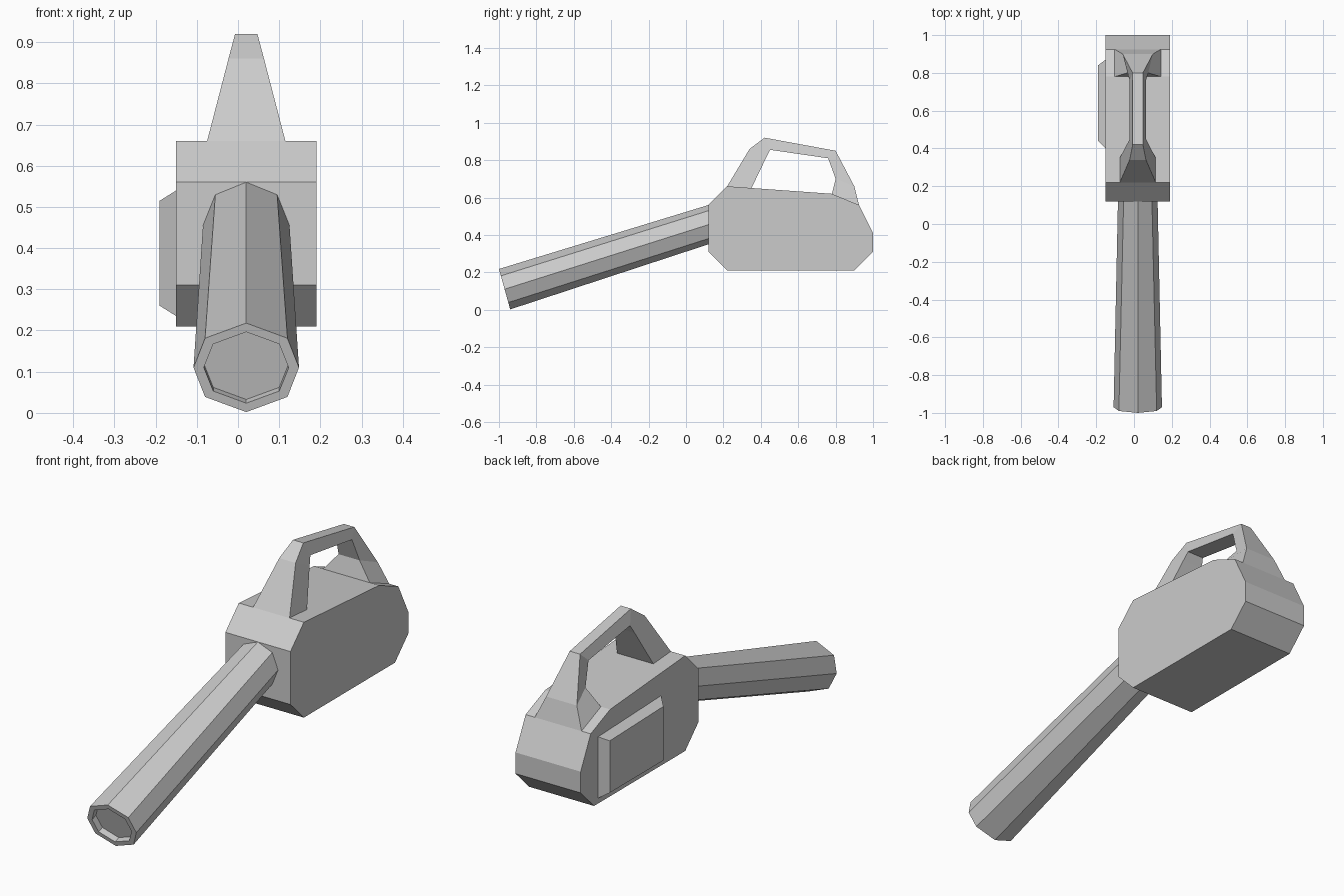
import bpy
import bmesh
from mathutils import Vector

if "Cube" in bpy.data.objects:
    bpy.data.objects.remove(bpy.data.objects["Cube"])

CX = 0.02  # mirror plane shared by body, handle and tube


def loft(name, rings, cap_start=True, cap_end=True):
    """Skin a list of equal-length vertex rings into one flat-shaded object."""
    bm = bmesh.new()
    loops = [[bm.verts.new(p) for p in ring] for ring in rings]
    n = len(rings[0])
    for a, b in zip(loops, loops[1:]):
        for i in range(n):
            j = (i + 1) % n
            bm.faces.new((a[i], a[j], b[j], b[i]))
    if cap_start:
        bm.faces.new(loops[0][::-1])
    if cap_end:
        bm.faces.new(loops[-1])
    bmesh.ops.recalc_face_normals(bm, faces=bm.faces)
    mesh = bpy.data.meshes.new(name)
    bm.to_mesh(mesh)
    bm.free()
    obj = bpy.data.objects.new(name, mesh)
    bpy.context.collection.objects.link(obj)
    return obj


def yz_ring(x, profile):
    return [(x, y, z) for y, z in profile]


# Motor housing: side profile extruded across x
body = [(0.12, 0.31), (0.22, 0.21), (0.90, 0.21), (1.0, 0.31), (1.0, 0.41),
        (0.925, 0.56), (0.78, 0.62), (0.22, 0.66), (0.12, 0.56)]
loft("motor_housing", [yz_ring(-0.15, body), yz_ring(0.19, body)])

# Raised side panel with chamfered border
panel_base = [(0.40, 0.235), (0.87, 0.235), (0.87, 0.525), (0.40, 0.54)]
panel_face = [(0.44, 0.26), (0.84, 0.26), (0.84, 0.505), (0.44, 0.515)]
loft("side_panel", [yz_ring(-0.15, panel_base), yz_ring(-0.19, panel_face)])

# Carry handle: (y, z, half width) for the outer and inner edge of each section
handle = [
    ((0.22, 0.66, 0.095), (0.35, 0.65, 0.095)),
    ((0.34, 0.86, 0.043), (0.43, 0.816, 0.053)),
    ((0.42, 0.92, 0.027), (0.45, 0.855, 0.043)),
    ((0.80, 0.85, 0.027), (0.76, 0.81, 0.043)),
    ((0.90, 0.66, 0.080), (0.80, 0.70, 0.055)),
    ((0.925, 0.56, 0.122), (0.78, 0.62, 0.122)),
]
loft("carry_handle", [
    [(CX - o[2], o[0], o[1]), (CX + o[2], o[0], o[1]),
     (CX + i[2], i[0], i[1]), (CX - i[2], i[0], i[1])]
    for o, i in handle])


# Blower tube: eight-sided, flared toward the nozzle, with a shallow recess
def octagon(center, up, side, side_diag, diag=0.66):
    steps = [(0, 1), (side_diag, diag), (side, 0), (side_diag, -diag),
             (0, -1), (-side_diag, -diag), (-side, 0), (-side_diag, diag)]
    return [Vector(center) + Vector((sx, 0, 0)) + Vector(up) * k for sx, k in steps]


tip = Vector((CX, -0.97, 0.11))
tip_up = Vector((0, -0.03, 0.108))
axis = Vector((0, 0.955, 0.30))
loft("blower_tube", [
    octagon((CX, 0.12, 0.455), (0, 0, 0.105), 0.105, 0.075, 0.71),
    octagon(tip, tip_up, 0.128, 0.10),
    octagon(tip, tip_up * 0.8, 0.103, 0.08),
    octagon(tip + axis * 0.03, tip_up * 0.8, 0.103, 0.08),
])
